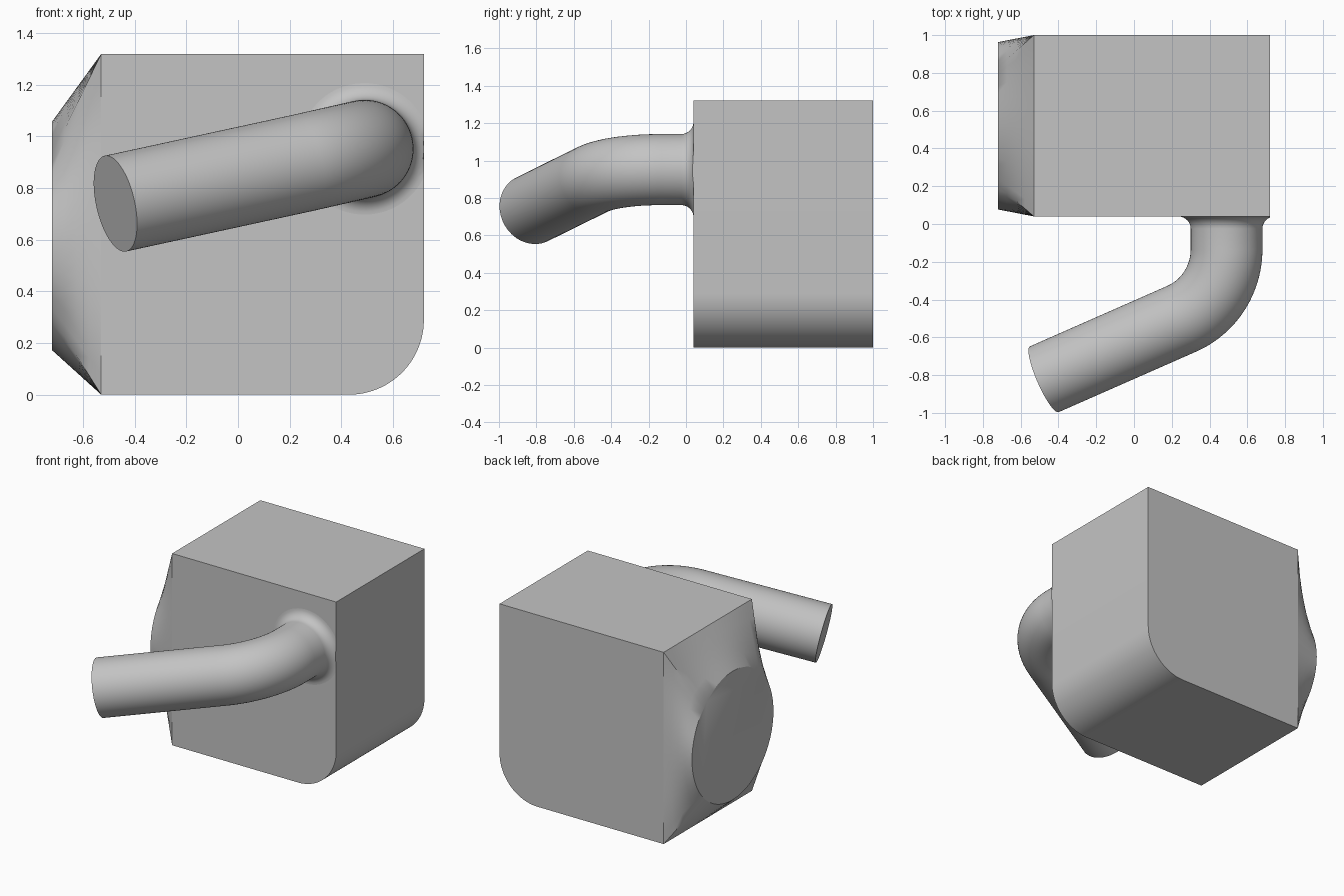
import bpy, bmesh, math
from mathutils import Vector

cube = bpy.data.objects.get("Cube")
if cube:
    bpy.data.objects.remove(cube, do_unlink=True)

grey = bpy.data.materials.new("light_grey")
grey.use_nodes = True
colour = (0.55, 0.55, 0.55, 1)
grey.diffuse_color = colour
grey.node_tree.nodes["Principled BSDF"].inputs["Base Color"].default_value = colour

LEFT, RIGHT, FRONT, BACK, TOP = 0.72, -0.53, 0.04, 1.0, 1.32


def finish(name, bm):
    """Turn a bmesh into a shaded object."""
    bmesh.ops.recalc_face_normals(bm, faces=bm.faces)
    mesh = bpy.data.meshes.new(name)
    bm.to_mesh(mesh)
    bm.free()
    mesh.materials.append(grey)
    obj = bpy.data.objects.new(name, mesh)
    bpy.context.collection.objects.link(obj)
    bpy.ops.object.select_all(action="DESELECT")
    obj.select_set(True)
    bpy.context.view_layer.objects.active = obj
    bpy.ops.object.shade_smooth_by_angle(angle=math.radians(30))
    return obj


def skin(rings, cap_end=True):
    """Bridge closed rings of points and cap the last one."""
    bm = bmesh.new()
    loops = [[bm.verts.new(p) for p in ring] for ring in rings]
    for a, b in zip(loops, loops[1:]):
        n = len(a)
        for i in range(n):
            j = (i + 1) % n
            bm.faces.new((a[i], a[j], b[j], b[i]))
    if cap_end:
        bm.faces.new(loops[-1])
    return bm


# Box body with one rounded lower edge, open where the transition joins
r = 0.29
profile = [(RIGHT, TOP), (RIGHT, 0)]
for i in range(25):
    a = math.radians(-90 + 90 * i / 24)
    profile.append((LEFT - r + r * math.cos(a), r + r * math.sin(a)))
profile.append((LEFT, TOP))
bm = skin([[(x, y, z) for x, z in profile] for y in (FRONT, BACK)])
bm.verts.ensure_lookup_table()
bm.faces.new(bm.verts[:len(profile)])
bm.faces.ensure_lookup_table()
bmesh.ops.delete(bm, geom=[bm.faces[0]], context="FACES_ONLY")
finish("box_body", bm)

# Square-to-round transition on the right side
cy, cz, radius, steps = 0.52, 0.615, 0.443, 16
corners = [(BACK, 0), (BACK, TOP), (FRONT, TOP), (FRONT, 0)]
square, circle = [], []
for side in range(4):
    start, end = Vector(corners[side]), Vector(corners[(side + 1) % 4])
    for i in range(steps):
        t = i / steps
        square.append(Vector((RIGHT, *start.lerp(end, t))))
        a = math.radians(90 * (side + t) - 45)
        circle.append(Vector((-LEFT, cy + radius * math.cos(a), cz + radius * math.sin(a))))
rings = [[p.lerp(q, k / 4) for p, q in zip(square, circle)] for k in range(5)]
finish("round_transition", skin(rings))

# Bent pipe with a flared root
pipe_r, bend_r, flare = 0.19, 0.40, 0.065
forward = Vector((0, -1, 0))
out = Vector((-0.897, -0.392, -0.204)).normalized()
corner = Vector((0.49, -0.398, 0.952))
tip = Vector((-0.475, -0.822, 0.74))
angle = forward.angle(out)
side = (out - forward * out.dot(forward)).normalized()
bend_start = corner - forward * bend_r * math.tan(angle / 2)

stations = []  # centre, direction, radius
for i in range(9):
    a = math.radians(90 * i / 8)
    y = FRONT - flare * (1 - math.cos(a))
    stations.append((Vector((corner.x, y, corner.z)), forward,
                     pipe_r + flare * (1 - math.sin(a))))
for i in range(25):
    a = angle * i / 24
    centre = bend_start + bend_r * (forward * math.sin(a) + side * (1 - math.cos(a)))
    stations.append((centre, forward * math.cos(a) + side * math.sin(a), pipe_r))
stations.append((tip, out, pipe_r))

normal = forward.cross(side)
rings = []
for centre, direction, rad in stations:
    across = normal.cross(direction)
    ring = []
    for i in range(64):
        a = 2 * math.pi * i / 64
        p = centre + rad * (normal * math.cos(a) + across * math.sin(a))
        p.x = min(p.x, LEFT)  # trim the flare flush with the box side
        ring.append(p)
    rings.append(ring)
finish("bent_pipe", skin(rings))
